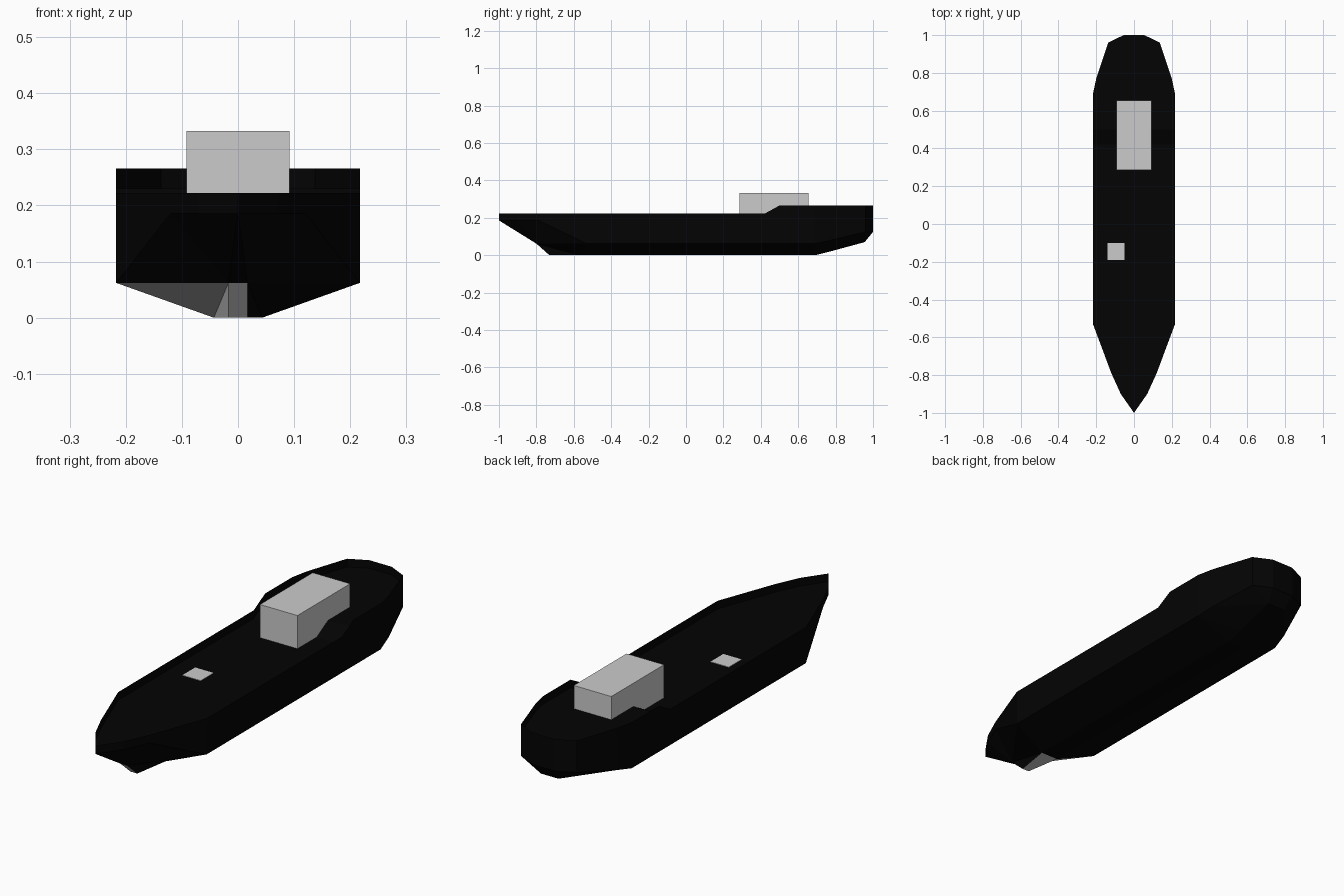
import bpy, bmesh

if "Cube" in bpy.data.objects:
    bpy.data.objects.remove(bpy.data.objects["Cube"])


def material(name, rgb):
    m = bpy.data.materials.new(name)
    m.diffuse_color = (*rgb, 1)
    m.use_nodes = True
    m.node_tree.nodes["Principled BSDF"].inputs["Base Color"].default_value = m.diffuse_color
    return m


black = material("hull_black", (0.001, 0.001, 0.001))
grey = material("bare_grey", (0.6, 0.6, 0.6))


def finish(name, bm, mats):
    mesh = bpy.data.meshes.new(name)
    bmesh.ops.remove_doubles(bm, verts=bm.verts, dist=0.0005)
    bmesh.ops.dissolve_degenerate(bm, edges=bm.edges, dist=0.0005)
    bmesh.ops.recalc_face_normals(bm, faces=bm.faces)
    # bare patch under the bow
    for f in bm.faces:
        if all(v.co.z < .07 and v.co.y < -.52 for v in f.verts) and f.calc_center_median().x < .01:
            f.material_index = 1
    bm.to_mesh(mesh)
    bm.free()
    for m in mats:
        mesh.materials.append(m)
    ob = bpy.data.objects.new(name, mesh)
    bpy.context.collection.objects.link(ob)


def box(name, x0, x1, y0, y1, z0, z1):
    bpy.ops.mesh.primitive_cube_add(size=1, location=((x0 + x1) / 2, (y0 + y1) / 2, (z0 + z1) / 2))
    ob = bpy.context.object
    ob.name = name
    ob.scale = (x1 - x0, y1 - y0, z1 - z0)
    bpy.ops.object.transform_apply(location=False, rotation=False, scale=True)


# half sections from bow to stern: x, y and height of the rail, then chine and keel
RAIL = .036
stem, foot = (.017, -.8, .062), (.017, -.73, 0)
sections = [
    ((0, -1, .222), stem, foot),
    ((.07, -.9, .222), stem, foot),
    ((.12, -.79, .222), stem, foot),
    ((.217, -.53, .222), (.217, -.53, .062), (.043, -.57, 0)),
    ((.217, .42, .222), (.217, .42, .062), (.043, .42, 0)),
    ((.217, .5, .266), (.217, .5, .062), (.043, .5, 0)),
    ((.217, .69, .266), (.217, .69, .062), (.043, .69, 0)),
    ((.2, .77, .266), (.2, .77, .08), (.043, .77, .02)),
    ((.137, .96, .266), (.137, .96, .125), (.043, .955, .07)),
    ((.055, 1, .266), (.055, 1, .125), (.043, .955, .07)),
]

# hull: loft mirrored sections with an open top, leaving a low bulwark above the deck
bm = bmesh.new()
rings = []
for (x, y, z), chine, keel in sections:
    half = [(x, y, z), (x, y, z - RAIL), chine, keel]
    pts = half + [(-px, py, pz) for px, py, pz in reversed(half)]
    rings.append([bm.verts.new(p) for p in pts])
for a, b in zip(rings, rings[1:]):
    for i in range(7):
        j = i + 1
        if i < 4:
            tris = (a[i], a[j], b[j]), (a[i], b[j], b[i])
        else:
            tris = (a[i], a[j], b[i]), (a[j], b[j], b[i])
        for t in tris:
            bm.faces.new(t)
for ring in (rings[0], rings[-1]):
    for i in range(3):
        bm.faces.new((ring[i], ring[i + 1], ring[6 - i], ring[7 - i]))
finish("hull", bm, (black, grey))

# deck: sunk below the rail and following its step
bm = bmesh.new()
rows = [[bm.verts.new((s * x, y, z - RAIL)) for s in (1, -1)] for (x, y, z), _, _ in sections]
for a, b in zip(rows, rows[1:]):
    bm.faces.new((a[0], b[0], b[1], a[1]))
finish("deck", bm, (black,))

# deckhouse and flush deck hatch
box("deckhouse", -.092, .092, .285, .655, .186, .333)
box("deck_hatch", -.14, -.05, -.19, -.10, .18, .188)
